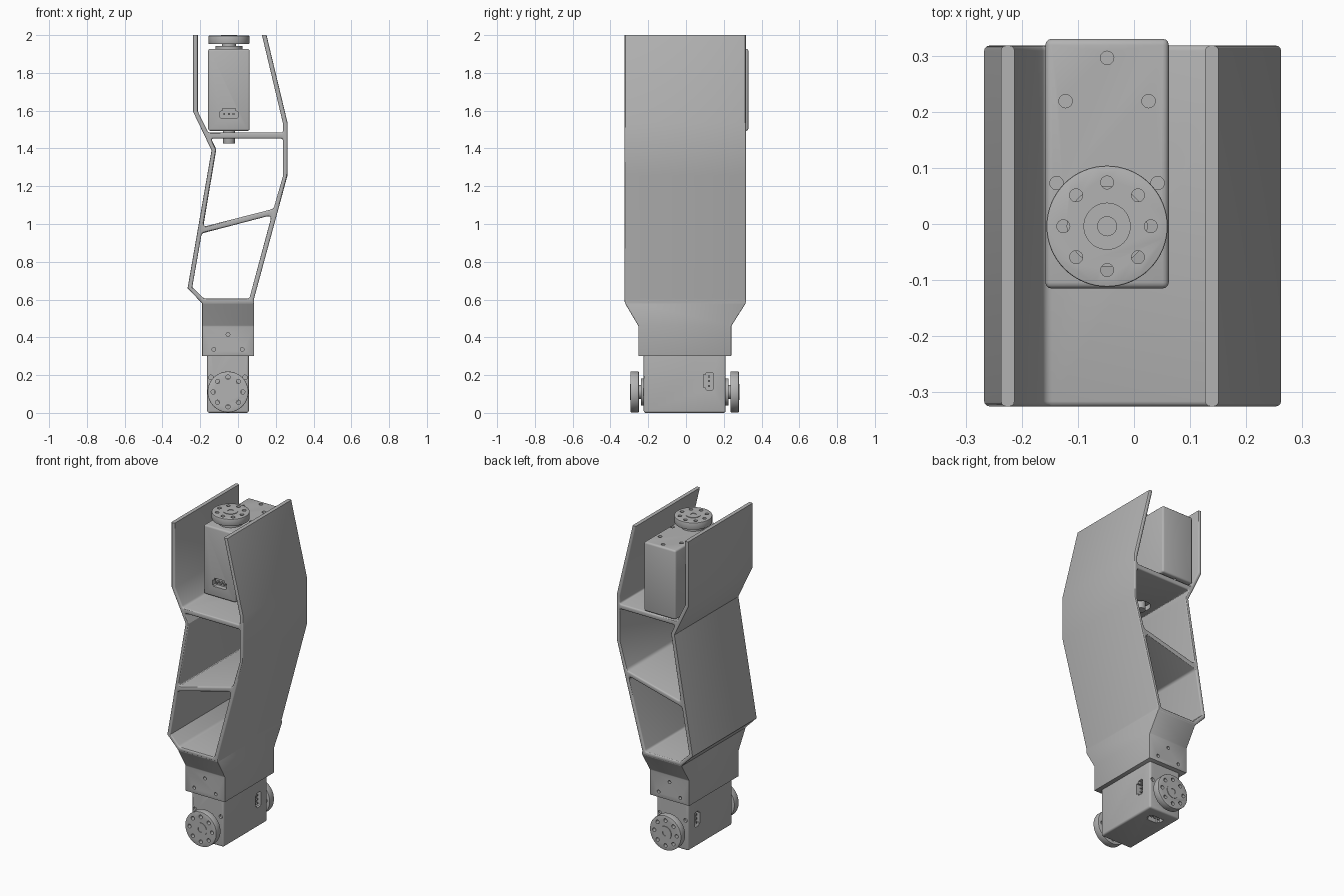
import bpy, bmesh
from math import pi, cos, sin, radians
from mathutils import Matrix, Vector

if "Cube" in bpy.data.objects:
    bpy.data.objects.remove(bpy.data.objects["Cube"], do_unlink=True)

GREY = (0.45, 0.45, 0.45, 1)
grey = bpy.data.materials.new("plain grey")
grey.use_nodes = True
grey.diffuse_color = GREY
grey.node_tree.nodes["Principled BSDF"].inputs["Base Color"].default_value = GREY


# ---------- helpers ----------
def make(name, bm):
    bmesh.ops.recalc_face_normals(bm, faces=bm.faces[:])
    mesh = bpy.data.meshes.new(name)
    bm.to_mesh(mesh)
    bm.free()
    mesh.materials.append(grey)
    obj = bpy.data.objects.new(name, mesh)
    bpy.context.collection.objects.link(obj)
    return obj


def finish(obj, bevel=0, segments=3, cutter=None, matrix=Matrix()):
    """Round the edges, cut the recesses, bake, smooth and place."""
    if bevel:
        mod = obj.modifiers.new("rounding", 'BEVEL')
        mod.width, mod.segments = bevel, segments
        mod.limit_method, mod.angle_limit = 'ANGLE', radians(30)
    if cutter:
        cutter.hide_render = True
        mod = obj.modifiers.new("recesses", 'BOOLEAN')
        mod.operation, mod.solver, mod.object = 'DIFFERENCE', 'EXACT', cutter
    bpy.context.view_layer.update()
    deps = bpy.context.evaluated_depsgraph_get()
    baked = bpy.data.meshes.new_from_object(obj.evaluated_get(deps))
    obj.modifiers.clear()
    obj.data = baked
    if cutter:
        bpy.data.objects.remove(cutter, do_unlink=True)
    obj.matrix_world = matrix
    bpy.ops.object.select_all(action='DESELECT')
    obj.select_set(True)
    bpy.context.view_layer.objects.active = obj
    bpy.ops.object.shade_smooth_by_angle(angle=radians(30))
    return obj


def cylinder(bm, r, z0, z1, x=0, y=0, sides=24, turn=Matrix()):
    place = turn @ Matrix.Translation((x, y, (z0 + z1) / 2))
    bmesh.ops.create_cone(bm, cap_ends=True, segments=sides, radius1=r,
                          radius2=r, depth=z1 - z0, matrix=place)


def box(bm, lo, hi, turn=Matrix()):
    lo, hi = Vector(lo), Vector(hi)
    bmesh.ops.create_cube(bm, size=1, matrix=turn @ Matrix.Translation((lo + hi) / 2)
                          @ Matrix.Diagonal((hi - lo).to_4d()))


def prism(bm, points, lift, turn=Matrix()):
    """Extrude a closed 2D outline; lift(u, v, end) gives the 3D point."""
    rings = [[bm.verts.new(turn @ Vector(lift(u, v, end))) for u, v in points]
             for end in (0, 1)]
    for ring in rings:
        bm.faces.new(ring)
    for i in range(len(points)):
        bm.faces.new((rings[0][i - 1], rings[0][i], rings[1][i], rings[1][i - 1]))


def fillet(corners):
    """Round each corner that carries a radius as its third value."""
    out, n = [], len(corners)
    for i, c in enumerate(corners):
        p = Vector(c[:2])
        if len(c) < 3:
            out.append(p)
            continue
        a = p + (Vector(corners[i - 1][:2]) - p).normalized() * c[2]
        b = p + (Vector(corners[(i + 1) % n][:2]) - p).normalized() * c[2]
        for k in range(6):
            t = k / 5
            out.append(a * (1 - t) ** 2 + p * 2 * t * (1 - t) + b * t * t)
    return out


def offset(pts, d):
    """Mitred offset to the left of the outline's direction."""
    out, n = [], len(pts)
    for i, p in enumerate(pts):
        u = (p - pts[i - 1]).normalized()
        v = (pts[(i + 1) % n] - p).normalized()
        nu, nv = Vector((-u.y, u.x)), Vector((-v.y, v.x))
        out.append(p + (nu + nv) * d / (1 + nu.dot(nv)))
    return out


# ---------- leg frame: bent side walls, shelf and brace ----------
outline = [(-0.237, 2.05), (-0.237, 1.593), (-0.14, 1.39), (-0.267, 0.66),
           (-0.19, 0.58), (0.085, 0.58), (0.085, 0.605), (0.262, 1.257),
           (0.262, 1.537), (0.139, 2.05), (0.115, 2.05), (0.238, 1.533),
           (0.238, 1.484, 0.012), (-0.158, 1.484, 0.012), (-0.213, 1.597),
           (-0.213, 2.05)]
middle_window = [(-0.142, 1.452, 0.012), (-0.115, 1.395), (-0.184, 0.985, 0.02),
                 (0.188, 1.08, 0.015), (0.238, 1.253), (0.238, 1.452, 0.012)]
lower_window = [(-0.192, 0.95, 0.012), (0.179, 1.047, 0.03), (0.06, 0.605, 0.012),
                (-0.18, 0.605, 0.012), (-0.242, 0.667)]
FRONT, BACK, EDGE = -0.325, 0.318, 0.009

bm = bmesh.new()
caps = {0: [], -1: []}
for loop, side in ((outline, 1), (middle_window, -1), (lower_window, -1)):
    pts = fillet(loop)
    area = sum(pts[i - 1].cross(pts[i]) for i in range(len(pts)))
    sign = side if area > 0 else -side
    steps = [(EDGE * (1 - sin(a)), EDGE * (1 - cos(a)))
             for a in (k * pi / 6 for k in range(4))]
    levels = [(ins, FRONT + dep) for ins, dep in steps]
    levels += [(ins, BACK - dep) for ins, dep in reversed(steps)]
    rings = [[bm.verts.new((p.x, y, p.y)) for p in offset(pts, sign * ins)]
             for ins, y in levels]
    for a, b in zip(rings, rings[1:]):
        for i in range(len(pts)):
            bm.faces.new((a[i - 1], a[i], b[i], b[i - 1]))
    for end in caps:
        ring = rings[end]
        caps[end] += [bm.edges.get((ring[i - 1], ring[i])) for i in range(len(ring))]
for edges in caps.values():
    bmesh.ops.triangle_fill(bm, edges=edges, use_beauty=True, normal=(0, 1, 0))
cut = bmesh.ops.bisect_plane(bm, geom=bm.verts[:] + bm.edges[:] + bm.faces[:],
                             plane_co=(0, 0, 2), plane_no=(0, 0, 1), clear_outer=True)
bmesh.ops.edgenet_fill(bm, edges=[g for g in cut["geom_cut"]
                                  if isinstance(g, bmesh.types.BMEdge)])
frame = make("leg_frame", bm)
bm = bmesh.new()
cylinder(bm, 0.06, 1.435, 1.5, -0.048, -0.004, 32)
finish(frame, cutter=make("shelf_hole_cutter", bm))

# ---------- socket block that tapers onto the lower motor ----------
bm = bmesh.new()
prism(bm, [(-0.323, 0.6), (-0.323, 0.58), (-0.252, 0.46), (-0.252, 0.3),
           (0.24, 0.3), (0.24, 0.46), (0.316, 0.58), (0.316, 0.6)],
      lambda y, z, end: (0.085 if end else -0.19, y, z))
socket = make("socket_block", bm)
bm = bmesh.new()
upright = Matrix.Rotation(pi / 2, 4, 'X')
for x, z in ((-0.053, 0.415), (-0.128, 0.336), (0.022, 0.336)):
    for depth in (0.252, -0.24):
        cylinder(bm, 0.01, depth - 0.02, depth + 0.02, x, z, 16, upright)
finish(socket, 0.004, 2, make("socket_cutter", bm))

# ---------- motors: output axis along local z, long side along local y ----------
W, END, LONG, H = 0.11, 0.111, 0.334, 0.217
PLUG = [(-0.047, -0.02), (-0.04, -0.027), (0.04, -0.027), (0.047, -0.02),
        (0.047, 0.01), (0.034, 0.014), (0.034, 0.026), (-0.034, 0.026),
        (-0.034, 0.014), (-0.047, 0.01)]
# Each socket frame looks along -y at its face
plug_places = [Matrix.Translation((0, -END, -0.125))]
for s in (1, -1):
    plug_places.append(Matrix.Translation((s * W, 0.057, -0.125))
                       @ Matrix.Rotation(s * pi / 2, 4, 'Z'))


def horn(name, place):
    bm = bmesh.new()
    cylinder(bm, 0.108, 0.243, 0.287, sides=64)
    disc = make(name + "_disc", bm)
    bm = bmesh.new()
    for k in range(8):
        a = k * pi / 4
        cylinder(bm, 0.0115, 0.2, 0.32, 0.078 * cos(a), 0.078 * sin(a))
    finish(disc, 0.003, 2, make("horn_cutter", bm), place)
    # raised hub with a screw recess
    bm = bmesh.new()
    cylinder(bm, 0.042, 0.28, 0.29, sides=40)
    hub = make(name + "_hub", bm)
    bm = bmesh.new()
    cylinder(bm, 0.017, 0.284, 0.3)
    finish(hub, cutter=make("hub_cutter", bm), matrix=place)
    # stepped collar under the disc
    bm = bmesh.new()
    cylinder(bm, 0.072, H - 0.005, 0.232, sides=48)
    cylinder(bm, 0.037, 0.225, 0.25, sides=32)
    finish(make(name + "_collar", bm), matrix=place)


def motor(name, place, two_horns):
    bm = bmesh.new()
    box(bm, (-W, -END, -H), (W, LONG, H))
    body = make(name + "_body", bm)
    bm = bmesh.new()
    for x, y in ((0, 0.3), (0.074, 0.223), (-0.074, 0.223), (0.09, 0.077), (-0.09, 0.077)):
        for z in (H, -H):
            cylinder(bm, 0.012, z - 0.014, z + 0.014, x, y, 20)
    for spot in plug_places:
        prism(bm, PLUG, lambda u, v, end: (u, 0.03 if end else -0.02, v), spot)
    finish(body, 0.011, 3, make("motor_cutter", bm), place)
    # three contacts in every plug recess
    bm = bmesh.new()
    for spot in plug_places:
        for x in (-0.025, 0, 0.025):
            box(bm, (x - 0.005, 0.006, -0.008), (x + 0.005, 0.032, 0.002), spot)
    finish(make(name + "_contacts", bm), matrix=place)
    horn(name + "_front_horn", place)
    flip = place @ Matrix.Rotation(pi, 4, 'Y')
    if two_horns:
        horn(name + "_rear_horn", flip)
    else:
        bm = bmesh.new()
        cylinder(bm, 0.032, H - 0.005, 0.285, sides=32)
        finish(make(name + "_rear_boss", bm), 0.003, 2, matrix=flip)


motor("upper_motor", Matrix.Translation((-0.048, -0.004, 1.71)), False)
motor("lower_motor", Matrix.Translation((-0.053, -0.007, 0.111)) @ upright, True)
